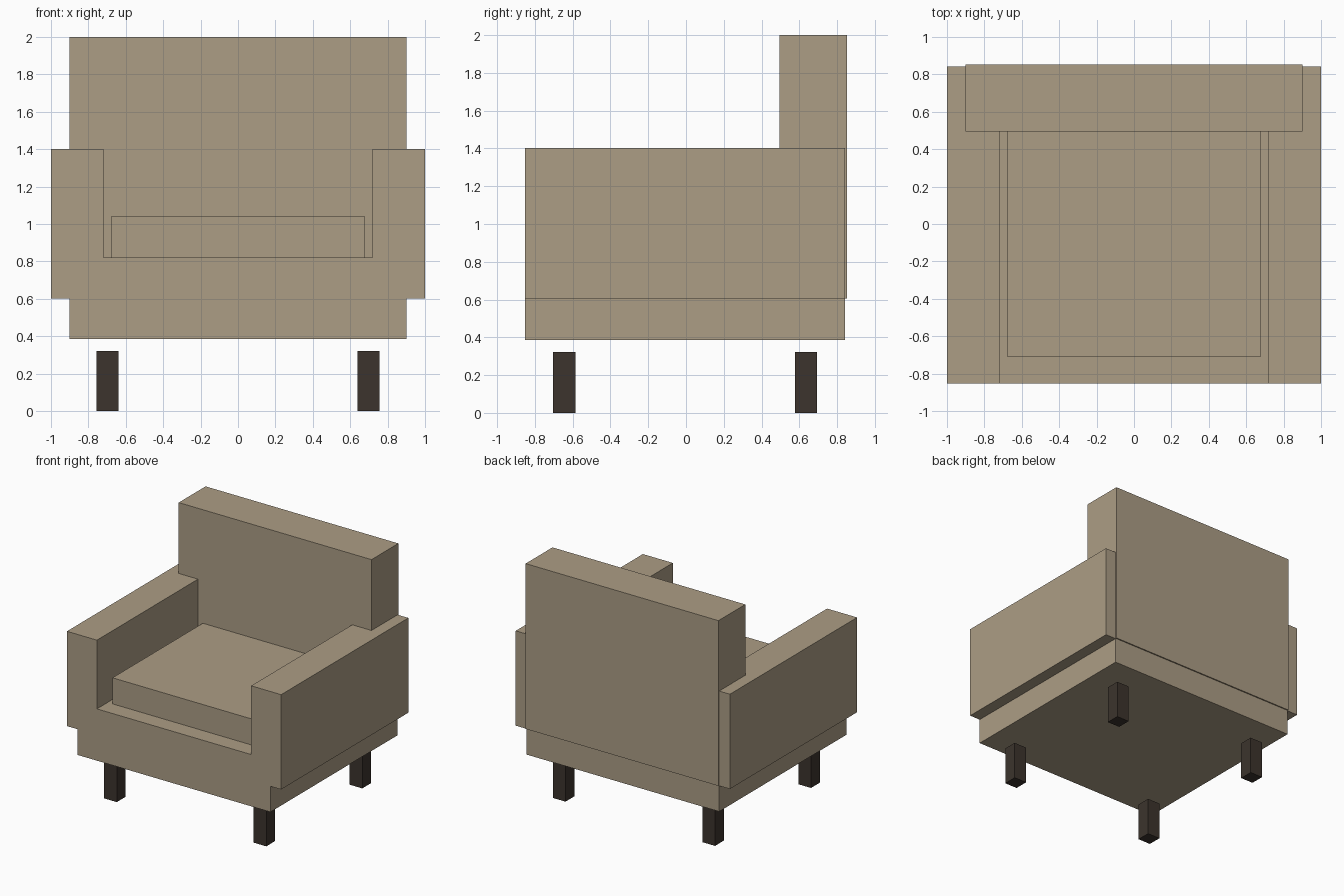
import bpy
from mathutils import Vector

default = bpy.data.objects.get("Cube")
if default:
    bpy.data.objects.remove(default, do_unlink=True)


def material(name, rgb):
    mat = bpy.data.materials.new(name)
    mat.use_nodes = True
    mat.diffuse_color = (*rgb, 1)
    mat.node_tree.nodes["Principled BSDF"].inputs["Base Color"].default_value = (*rgb, 1)
    return mat


def box(name, low, high, mat):
    """Flat-sided block spanning two opposite corners."""
    low, high = Vector(low), Vector(high)
    bpy.ops.mesh.primitive_cube_add(size=1, location=(low + high) / 2)
    obj = bpy.context.object
    obj.name = name
    obj.scale = high - low
    bpy.ops.object.transform_apply(location=False, rotation=False, scale=True)
    obj.data.materials.append(mat)
    return obj


fabric = material("beige fabric", (0.413, 0.337, 0.235))
wood = material("dark wood", (0.045, 0.034, 0.026))

FRONT, REAR = -0.853, 0.843

# Upholstered body
box("seat_base", (-0.9, FRONT, 0.385), (0.9, REAR, 0.822), fabric)
box("seat_cushion", (-0.675, -0.71, 0.822), (0.675, 0.55, 1.042), fabric)
box("backrest", (-0.9, 0.495, 0.605), (0.9, 0.853, 2.0), fabric)

# Armrests and legs on both sides
for side, sign in (("left", 1), ("right", -1)):
    x_in, x_out = sorted((sign * 0.72, sign))
    box(f"{side}_armrest", (x_in, FRONT, 0.602), (x_out, REAR, 1.402), fabric)

    leg_x = sign * 0.698
    for end, leg_y in (("front", -0.645), ("rear", 0.635)):
        box(f"{end}_{side}_leg", (leg_x - 0.059, leg_y - 0.059, 0),
            (leg_x + 0.059, leg_y + 0.059, 0.322), wood)
